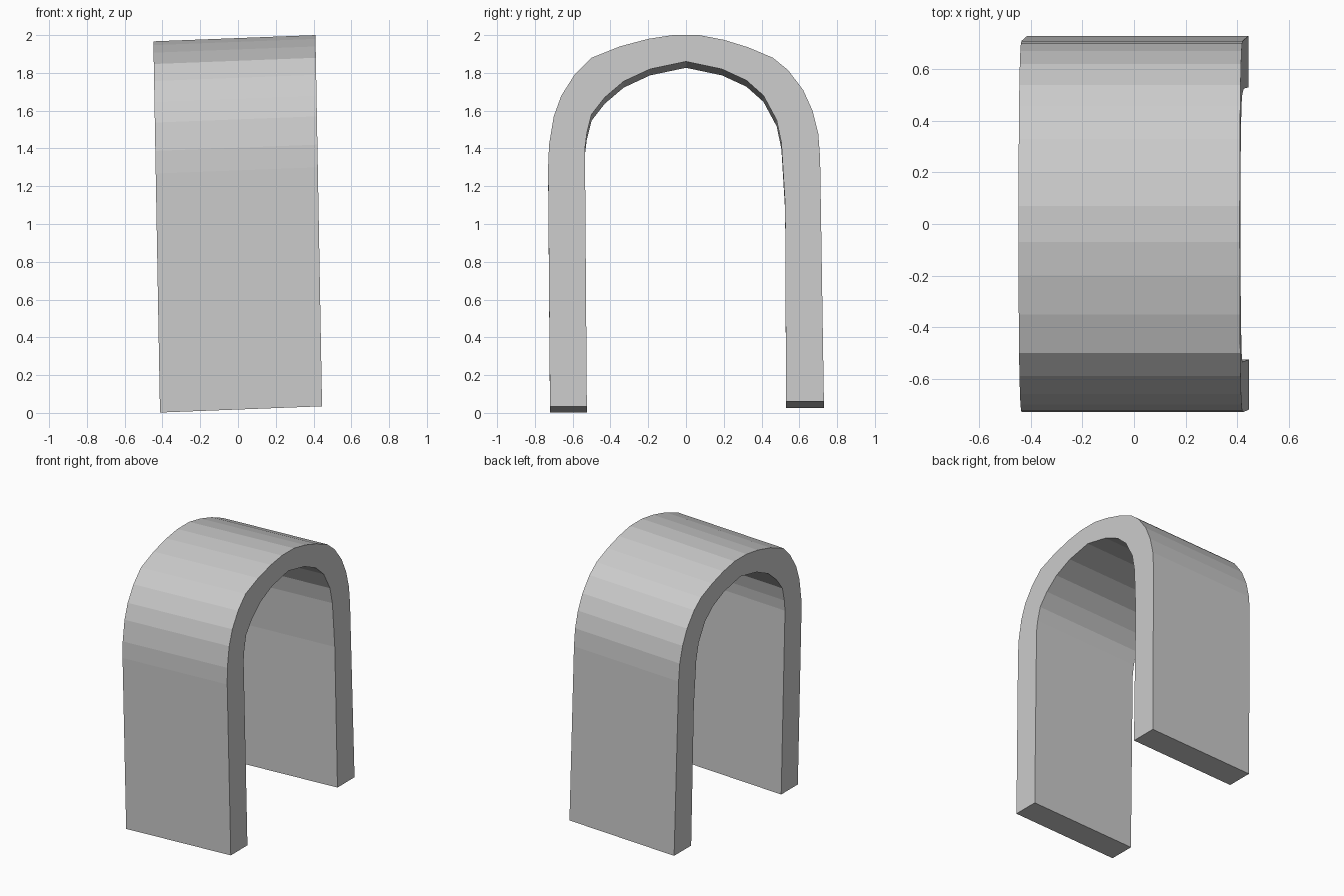
import bpy, bmesh
from mathutils import Vector

if "Cube" in bpy.data.objects:
    bpy.data.objects.remove(bpy.data.objects["Cube"])

# Arch outline on the +x end, as (y, z): outer side left to right, then inner side back
outer = [(-0.72, 0.035), (-0.73, 1.3), (-0.725, 1.42), (-0.70, 1.57), (-0.66, 1.68),
         (-0.59, 1.79), (-0.50, 1.88), (-0.35, 1.94), (-0.20, 1.98), (-0.07, 2.0),
         (0.07, 2.0), (0.20, 1.975), (0.33, 1.935), (0.46, 1.88), (0.54, 1.815),
         (0.62, 1.71), (0.67, 1.60), (0.70, 1.48), (0.71, 1.35), (0.73, 0.06)]
inner = [(0.53, 0.06), (0.525, 1.1), (0.505, 1.43), (0.48, 1.55), (0.41, 1.68),
         (0.32, 1.76), (0.19, 1.82), (0.0, 1.86), (-0.19, 1.82), (-0.33, 1.755),
         (-0.43, 1.67), (-0.50, 1.58), (-0.525, 1.48), (-0.535, 1.4), (-0.525, 0.035)]

LEAN = 0.0178                       # the whole arch leans slightly towards -x
DEPTH = Vector((-0.858, 0, -0.033))  # sweep to the far end

bm = bmesh.new()
face = bm.faces.new([bm.verts.new((0.445 - (z - 0.035) * LEAN, y, z))
                     for y, z in outer + inner])
swept = bmesh.ops.extrude_face_region(bm, geom=[face], use_keep_orig=True)
bmesh.ops.translate(bm, vec=DEPTH,
                    verts=[v for v in swept["geom"] if isinstance(v, bmesh.types.BMVert)])
# Split the concave ends cleanly
bmesh.ops.triangulate(bm, faces=[f for f in bm.faces if len(f.verts) > 4])
bmesh.ops.recalc_face_normals(bm, faces=bm.faces)

mesh = bpy.data.meshes.new("arch")
bm.to_mesh(mesh)
bm.free()
arch = bpy.data.objects.new("arch", mesh)
bpy.context.collection.objects.link(arch)
